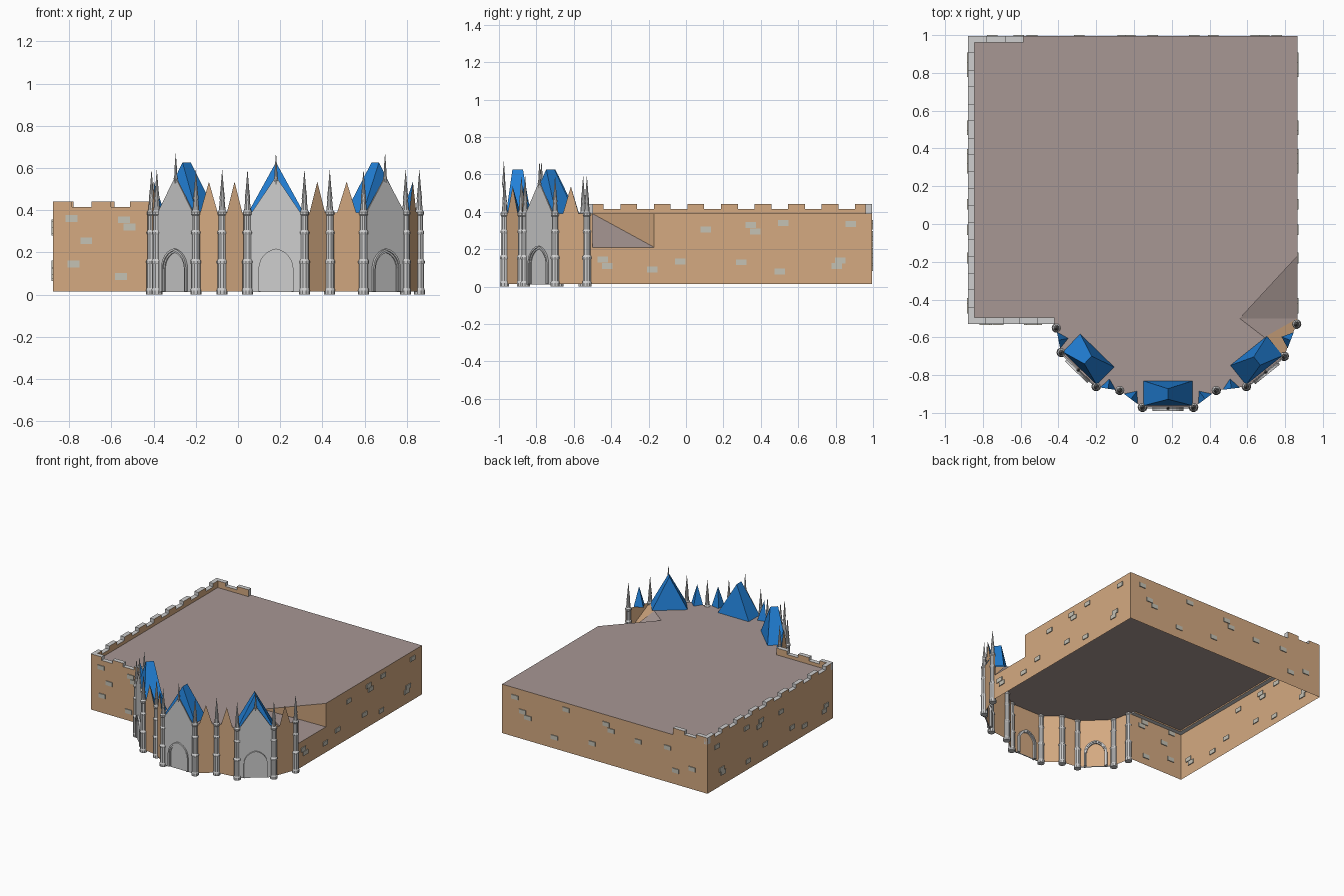
import bpy, bmesh, math
from mathutils import Matrix, Vector

if "Cube" in bpy.data.objects:
    bpy.data.objects.remove(bpy.data.objects["Cube"])


def material(name, rgb):
    m = bpy.data.materials.new(name)
    m.diffuse_color = (*rgb, 1)
    m.use_nodes = True
    m.node_tree.nodes["Principled BSDF"].inputs["Base Color"].default_value = m.diffuse_color
    return m


TAN = material("sandstone", (0.66, 0.40, 0.22))
GREY = material("pale_grey_stone", (0.62, 0.62, 0.62))
BLUE = material("blue_roof", (0.016, 0.22, 0.69))
MAUVE = material("mauve_roof", (0.39, 0.31, 0.295))
BLOCK = material("beige_block", (0.56, 0.54, 0.46))
I = Matrix.Identity(4)
TOP, BOT = 0.39, 0.015


def mesh(name, verts, faces, mats, M=I, idx=None, solid=True):
    me = bpy.data.meshes.new(name)
    me.from_pydata([M @ Vector(v) for v in verts], [], faces)
    for m in mats:
        me.materials.append(m)
    if idx:
        for p, i in zip(me.polygons, idx):
            p.material_index = i
    if solid:
        bm = bmesh.new()
        bm.from_mesh(me)
        bmesh.ops.recalc_face_normals(bm, faces=bm.faces)
        bm.to_mesh(me)
        bm.free()
    ob = bpy.data.objects.new(name, me)
    bpy.context.collection.objects.link(ob)
    return ob


def prism(name, M, outline, y0, y1, cap, side=None):
    """Outline in local x/z, extruded along local y (y points into the building)."""
    n = len(outline)
    v = [(u, y0, z) for u, z in outline] + [(u, y1, z) for u, z in outline]
    f = [list(range(n)), list(range(2 * n - 1, n - 1, -1))]
    f += [(i, n + i, n + (i + 1) % n, (i + 1) % n) for i in range(n)]
    return mesh(name, v, f, [cap, side or cap], M, [0, 0] + [1] * n)


def lathe(name, x, y, profile, sides=10):
    v, f = [], []
    for r, z in profile:
        for k in range(sides):
            a = 2 * math.pi * k / sides
            v.append((x + r * math.cos(a), y + r * math.sin(a), z))
    for j in range(len(profile) - 1):
        for k in range(sides):
            l = (k + 1) % sides
            f.append((j * sides + k, j * sides + l, (j + 1) * sides + l, (j + 1) * sides + k))
    f.append(list(range(sides))[::-1])
    return mesh(name, v, f, [GREY])


def frame(a, b):
    """Local frame at mid of a-b: x along, y inward, z up."""
    a, b = Vector((*a, 0)), Vector((*b, 0))
    u = (b - a).normalized()
    w = Vector((-u.y, u.x, 0))
    M = Matrix((u, w, Vector((0, 0, 1)))).transposed().to_4x4()
    M.translation = (a + b) / 2
    return M, (b - a).length


def sheet(name, a, b):
    mesh(name, [(*a, BOT), (*b, BOT), (*b, TOP), (*a, TOP)], [(0, 1, 2, 3)], [TAN], solid=False)


# corners of the bay, left to right
P = [(-.41, -.55), (-.385, -.68), (-.20, -.86), (-.075, -.88), (.045, -.97),
     (.315, -.97), (.435, -.88), (.595, -.86), (.795, -.70), (.86, -.53)]
L, R, F, B = -0.878, 0.865, -0.53, 0.994

# thin outer walls; right wall has the notch for the ramp
sheet("back_wall", (R, B), (L, B))
sheet("left_wall", (L, B), (L, F))
sheet("front_wall", (L, F), (-.41, F))
outline = [(F, BOT), (B, BOT), (B, TOP), (-.17, TOP), (-.17, .21), (-.5, .21), (-.5, TOP), (F, TOP)]
mesh("right_wall", [(R, y, z) for y, z in outline], [range(8)], [TAN], solid=False)

# flat roof, ramp and the walls around the ramp
C, E, D, A = (.69, -.6, TOP), (.56, -.5, TOP), (R, -.5, .21), (R, -.17, .21)
edge = [(L, B), (L, F), (-.41, F)] + P[:9]
roof = [(x, y, TOP) for x, y in edge] + [C, E, (R, -.17, TOP), (R, B, TOP)]
mesh("flat_roof", roof, [range(len(roof))], [MAUVE], solid=False)
mesh("ramp", [E, D, A, C], [(0, 1, 2), (0, 3, 1)], [MAUVE], solid=False)
mesh("ramp_side_walls", [E, A, (R, -.17, TOP), C, D, (*P[9], .21), (*P[8], TOP)],
     [(0, 1, 2), (3, 6, 5, 4)], [TAN], solid=False)


# battlements
def battlement(name, a, b, n):
    M, ln = frame(a, b)
    step = ln / (2 * n - 1)
    pts = [(-ln / 2, TOP - .01)]
    for i in range(2 * n - 1):
        z = .442 if i % 2 == 0 else .416
        pts += [(-ln / 2 + i * step, z), (-ln / 2 + (i + 1) * step, z)]
    pts.append((ln / 2, TOP - .01))
    prism(name, M, pts, 0, .034, TAN, GREY)


battlement("front_battlement", (L, F), (-.42, F), 3)
battlement("left_battlement", (L, B), (L, F), 9)
battlement("back_battlement", (-.585, B), (L, B), 2)

# scattered stone blocks, set through the thin walls
SIDE = [(-.445, .145), (-.42, .11), (-.18, .09), (-.03, .135), (.105, .305), (.345, .33), (.37, .295),
        (.52, .34), (.295, .13), (.5, .08), (.805, .11), (.825, .14), (.88, .335)]
FRONT = [(-.79, .36), (-.54, .355), (-.515, .32), (-.72, .255), (-.78, .145), (-.555, .085)]
BACK = [(.755, .32), (.69, .225), (.645, .19), (.32, .34), (.10, .14), (-.02, .32), (-.06, .28),
        (-.29, .26), (-.54, .28), (-.61, .12), (-.75, .17), (.42, .1)]
spots = [(x, F, z, 0) for x, z in FRONT] + [(x, B, z, 0) for x, z in BACK]
spots += [(x, y, z, 1) for x in (L, R) for y, z in SIDE]
for x, y, z, turned in spots:
    M = Matrix.Translation((x, y, z)) @ Matrix.Rotation(math.pi / 2 * turned, 4, 'Z')
    ob = prism("wall_block", M, [(-.028, -.016), (.028, -.016), (.028, .016), (-.028, .016)],
               -.006, .006, BLOCK)


# pointed arch outline
def arch(w, h):
    spring = .12
    h -= spring
    c = (h * h - w * w) / (2 * w)
    top = math.atan2(h, c)
    right = [(-c + (w + c) * math.cos(top * i / 6), spring + (w + c) * math.sin(top * i / 6)) for i in range(7)]
    left = [(-u, z) for u, z in right[-2::-1]]
    return [(w, BOT)] + right + left + [(-w, BOT)]


def portal(a, b):
    M, ln = frame(a, b)
    w = ln / 2
    # gabled front panel
    prism("portal_gable", M, [(-w, 0.012), (w, 0.012), (w, TOP), (.115, TOP), (0, .56), (-.115, TOP), (-w, TOP)],
          -.008, -.001, GREY)
    # stepped arch mouldings, showing on both sides of the wall
    for r0, r1, d in ((.083, .073, .02), (.073, .064, .014)):
        out, inn = arch(r0, .135 + r0), arch(r1, .135 + r1)
        prism("portal_arch", M, out + inn[::-1], -d, d * .8, GREY)
    # hipped blue roof behind
    h = w - .004
    mesh("portal_roof", [(-h, .008, TOP), (h, .008, TOP), (h, .14, TOP), (-h, .14, TOP),
                         (0, .042, .627), (0, .098, .627)],
         [(0, 1, 4), (1, 2, 5, 4), (2, 3, 5), (3, 0, 4, 5)], [BLUE], M)
    # finial on the gable tip
    t = M @ Vector((0, -.004, 0))
    lathe("gable_finial", t.x, t.y, [(.004, .52), (.010, .55), (.007, .565), (.005, .61), (.0005, .668)], 8)


def dormer(a, b):
    # small gable: sandstone front, blue back slopes
    M, ln = frame(a, b)
    h = min(.045, ln / 2 - .022)
    mesh("small_gable", [(-h, -.002, TOP), (h, -.002, TOP), (0, .05, TOP), (0, -.002, .535)],
         [(0, 1, 3), (1, 2, 3), (2, 0, 3)], [TAN, BLUE], M, [0, 1, 1])


for i in range(9):
    sheet("bay_wall", P[i], P[i + 1])
    (portal if i in (1, 4, 7) else dormer)(P[i], P[i + 1])
sheet("bay_join_wall", (-.41, F), P[0])

# pillars with spires
PILLAR = [(.026, 0), (.026, .02), (.023, .03), (.023, .145), (.026, .15), (.026, .158), (.020, .168),
          (.020, .285), (.023, .29), (.023, .297), (.018, .305), (.018, .375), (.022, .38), (.022, .392),
          (.016, .40), (.011, .45), (.013, .455), (.008, .50), (.0005, .59)]
for x, y in P:
    lathe("pillar", x, y, PILLAR)
